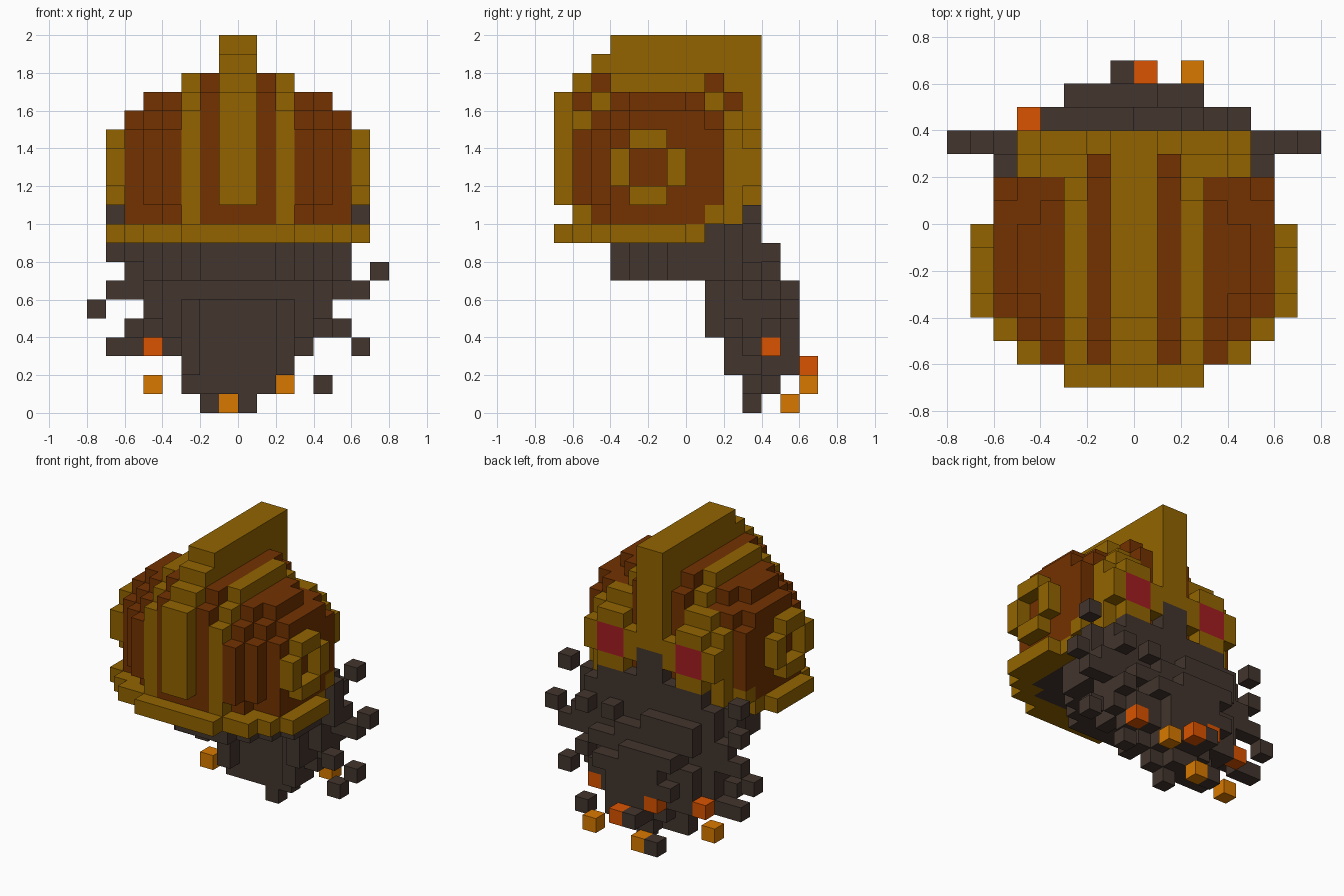
import bpy

default = bpy.data.objects.get("Cube")
if default:
    bpy.data.objects.remove(default, do_unlink=True)

S = 0.1          # edge length of one block
cells = {}       # (x, y, z) block -> (part name, colour name)

COLOURS = {      # sRGB 0-255
    "antique_gold": (146, 100, 0),
    "rust_brown": (115, 50, 0),
    "charcoal": (66, 53, 45),
    "ember_orange": (217, 83, 0),
    "ember_amber": (216, 121, 0),
    "eye_red": (163, 29, 32),
}


def linear(c):
    c /= 255
    return c / 12.92 if c <= 0.04045 else ((c + 0.055) / 1.055) ** 2.4


def make_material(name, rgb):
    mat = bpy.data.materials.new(name)
    col = [linear(c) for c in rgb] + [1.0]
    mat.diffuse_color = col
    mat.use_nodes = True
    bsdf = mat.node_tree.nodes["Principled BSDF"]
    bsdf.inputs["Base Color"].default_value = col
    bsdf.inputs["Roughness"].default_value = 0.9
    return mat


def box(part, colour, x, y, z, mirror=False):
    """Fill a half-open block range; mirror repeats it across x = 0."""
    for i in range(*x):
        for j in range(*y):
            for k in range(*z):
                cells[i, j, k] = (part, colour)
                if mirror:
                    cells[-1 - i, j, k] = (part, colour)


# Beard: x range of each layer for the middle sheet and the outer (back) sheet
layers = {8: ((-5, 5), (-3, 0)), 7: ((-6, 6), (-4, 2)), 6: ((-7, 7), (-3, 4)),
          5: ((-5, 5), (-4, 3)), 4: ((-5, 5), (-4, 4)), 3: ((-4, 4), (-4, 3)),
          2: ((-3, 3), (-2, 2)), 1: ((-3, 2), (-1, 1))}
for z, (inner, outer) in layers.items():
    box("beard", "charcoal", inner, (3, 4), (z, z + 1))
    box("beard", "charcoal", outer, (4, 5), (z, z + 1))
box("beard", "charcoal", (-2, 2), (5, 6), (4, 6))
box("beard", "charcoal", (-1, 2), (5, 6), (2, 4))
box("beard", "charcoal", (-3, 1), (5, 6), (6, 7))
box("beard", "charcoal", (0, 5), (1, 4), (9, 10), True)
box("beard", "charcoal", (5, 6), (2, 3), (9, 10), True)
box("beard", "charcoal", (0, 4), (2, 4), (10, 11), True)
box("beard", "charcoal", (0, 1), (2, 4), (11, 13), True)
box("beard", "charcoal", (6, 7), (3, 4), (10, 11), True)

# Hollow arch on the inside of the beard, below the chin
box("beard", "charcoal", (0, 5), (2, 3), (6, 9), True)
box("beard", "charcoal", (2, 4), (2, 3), (4, 6), True)
box("beard", "charcoal", (2, 3), (2, 3), (2, 4), True)
box("beard", "charcoal", (0, 4), (1, 2), (6, 7), True)
box("beard", "charcoal", (3, 4), (1, 2), (4, 6), True)

# Loose beard tufts
for x, y, z in [(7, 3, 7), (-8, 3, 5), (6, 3, 3), (4, 4, 1), (-2, 5, 0), (0, 3, 0),
                (-1, 6, 2), (-7, 3, 3), (-6, 3, 3), (4, 4, 8), (4, 4, 5), (2, 4, 8),
                (-7, 3, 8), (-6, 2, 8), (5, 2, 8), (-6, 2, 4), (5, 2, 4), (5, 2, 7),
                (-3, 5, 4), (2, 5, 5), (-5, 2, 5), (-4, 4, 8), (4, 2, 5)]:
    box("beard", "charcoal", (x, x + 1), (y, y + 1), (z, z + 1))

# Neck below the helmet, a wedge widening towards the beard
for y, half in zip(range(-4, 2), (2, 3, 4, 5, 5, 5)):
    box("neck", "charcoal", (0, half), (y, y + 1), (7, 9), True)

# Helmet dome: top heights of each column, from front to back
tops = {
    1: (17, 18, 18, 18, 18, 18, 18, 18, 17),
    2: (16, 17, 18, 18, 18, 18, 18, 17, 16),
    3: (15, 16, 17, 17, 17, 17, 17, 16, 0),
    4: (0, 15, 16, 17, 17, 17, 16, 16, 0),
    5: (0, 0, 15, 16, 16, 16, 16, 15, 0),
}
box("dome", "rust_brown", (0, 1), (-6, 2), (10, 12), True)
for x, column in tops.items():
    for n, top in enumerate(column):
        y = n - 6
        tucked = (x, y) in ((3, -6), (4, -5))      # lower edge steps inward
        colour = "antique_gold" if x == 2 else "rust_brown"
        if top:
            box("dome", colour, (x, x + 1), (y, y + 1), (11 if tucked else 10, top), True)

# Rim around the lower edge, with a dark lining inside
for y, half in zip(range(-7, 1), (3, 5, 6, 7, 7, 7, 7, 6)):
    box("rim", "antique_gold", (0, half), (y, y + 1), (9, 10), True)
box("lining", "charcoal", (0, 4), (-5, -4), (9, 10), True)
box("lining", "charcoal", (0, 5), (-4, 1), (9, 10), True)
box("rim", "antique_gold", (3, 6), (1, 2), (10, 11), True)

# Crest over the middle, stepped at the front
for y in range(-7, 4):
    top = {-7: 17, -6: 18, -5: 19}.get(y, 20)
    box("crest", "antique_gold", (0, 1), (y, y + 1), (11 if y < 2 else 13, top), True)

# Rounded side rings
box("side_ring", "antique_gold", (6, 7), (-3, -1), (11, 12), True)
box("side_ring", "antique_gold", (6, 7), (-3, -1), (14, 15), True)
box("side_ring", "antique_gold", (6, 7), (-4, -3), (12, 14), True)
box("side_ring", "antique_gold", (6, 7), (-1, 0), (12, 14), True)

# Face guard with a round frame for each eye
box("face_guard", "antique_gold", (3, 4), (2, 3), (10, 16), True)
box("face_guard", "antique_gold", (4, 5), (2, 3), (10, 15), True)
box("face_guard", "antique_gold", (2, 4), (3, 4), (11, 15), True)
box("face_guard", "antique_gold", (1, 5), (3, 4), (12, 14), True)
box("eyes", "eye_red", (2, 4), (3, 4), (12, 14), True)

# Embers glowing in the beard tips
embers = {"ember_orange": [(-5, 4, 3), (3, 4, 3), (0, 6, 2), (-2, 5, 3)],
          "ember_amber": [(2, 6, 1), (-1, 5, 0), (-5, 3, 1)]}
for colour, places in embers.items():
    for x, y, z in places:
        box("embers", colour, (x, x + 1), (y, y + 1), (z, z + 1))

# Skin every part with its exposed block faces
materials = {n: make_material(n, c) for n, c in COLOURS.items()}
SIDES = [((a == 0) * s, (a == 1) * s, (a == 2) * s) for a in range(3) for s in (-1, 1)]


def corners(cell, side):
    axis = [abs(v) for v in side].index(1)
    u, v = (axis + 1) % 3, (axis + 2) % 3
    ring = [(0, 0), (1, 0), (1, 1), (0, 1)]
    if side[axis] < 0:
        ring.reverse()
    for du, dv in ring:
        p = list(cell)
        p[axis] += side[axis] > 0
        p[u] += du
        p[v] += dv
        yield tuple(p)


for part in dict.fromkeys(p for p, _ in cells.values()):
    index, faces, colours = {}, [], []
    for cell, (owner, colour) in cells.items():
        if owner != part:
            continue
        for side in SIDES:
            if tuple(c + s for c, s in zip(cell, side)) not in cells:
                faces.append([index.setdefault(p, len(index)) for p in corners(cell, side)])
                colours.append(colour)
    mesh = bpy.data.meshes.new(part)
    mesh.from_pydata([[c * S for c in p] for p in index], [], faces)
    used = list(dict.fromkeys(colours))
    for name in used:
        mesh.materials.append(materials[name])
    for poly, name in zip(mesh.polygons, colours):
        poly.material_index = used.index(name)
    mesh.update()
    bpy.context.scene.collection.objects.link(bpy.data.objects.new(part, mesh))
